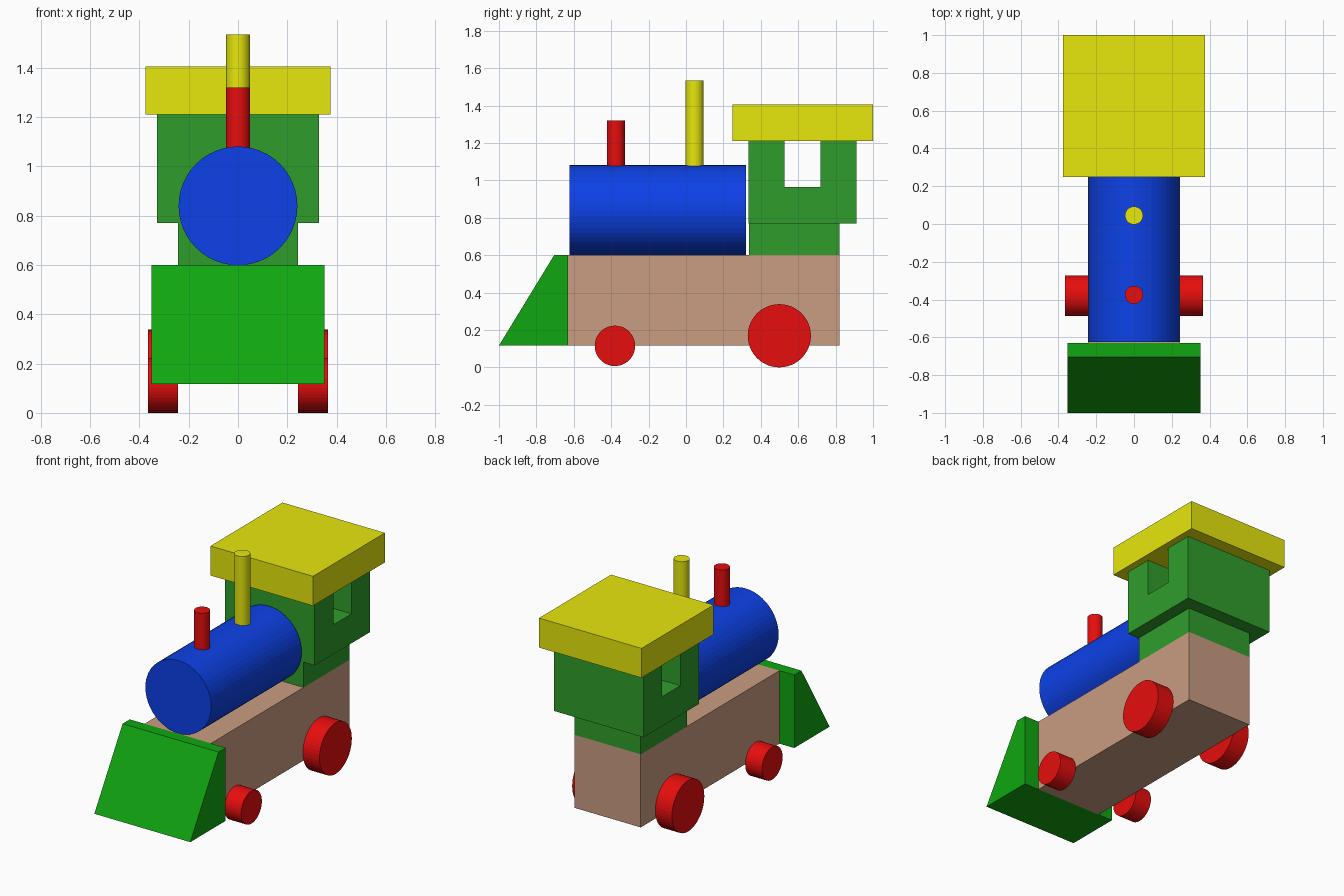
import bpy, bmesh, math
from mathutils import Matrix

if "Cube" in bpy.data.objects:
    bpy.data.objects.remove(bpy.data.objects["Cube"])


def material(name, rgb):
    m = bpy.data.materials.new(name)
    m.diffuse_color = (*rgb, 1)
    m.use_nodes = True
    m.node_tree.nodes["Principled BSDF"].inputs["Base Color"].default_value = m.diffuse_color
    return m


RED = material("red", (0.80, 0.004, 0.004))
BLUE = material("blue", (0.004, 0.053, 0.80))
YELLOW = material("yellow", (0.80, 0.80, 0.004))
PLOUGH_GREEN = material("bright_green", (0.005, 0.38, 0.005))
CAB_GREEN = material("cab_green", (0.028, 0.34, 0.024))
WOOD = material("wood", (0.585, 0.335, 0.22))


def finish(name, bm, mat):
    bmesh.ops.recalc_face_normals(bm, faces=bm.faces[:])
    mesh = bpy.data.meshes.new(name)
    bm.to_mesh(mesh)
    bm.free()
    mesh.materials.append(mat)
    ob = bpy.data.objects.new(name, mesh)
    bpy.context.collection.objects.link(ob)
    return ob


def prism(name, profile, half_width, mat):
    """Side profile of (y, z) points, extruded across x."""
    bm = bmesh.new()
    face = bm.faces.new([bm.verts.new((-half_width, y, z)) for y, z in profile])
    new = bmesh.ops.extrude_face_region(bm, geom=[face])["geom"]
    moved = [v for v in new if isinstance(v, bmesh.types.BMVert)]
    bmesh.ops.translate(bm, verts=moved, vec=(2 * half_width, 0, 0))
    return finish(name, bm, mat)


def block(name, y0, y1, z0, z1, half_width, mat):
    return prism(name, [(y0, z0), (y1, z0), (y1, z1), (y0, z1)], half_width, mat)


def cylinder(name, centre, radius, length, axis, mat, sides=32):
    bm = bmesh.new()
    turn = {"x": Matrix.Rotation(math.pi / 2, 4, "Y"),
            "y": Matrix.Rotation(math.pi / 2, 4, "X"),
            "z": Matrix.Identity(4)}[axis]
    bmesh.ops.create_cone(bm, cap_ends=True, segments=sides, radius1=radius,
                          radius2=radius, depth=length,
                          matrix=Matrix.Translation(centre) @ turn)
    return finish(name, bm, mat)


# Body and sloping front plough
block("chassis", -0.63, 0.82, 0.117, 0.60, 0.243, WOOD)
prism("plough", [(-1.0, 0.117), (-0.63, 0.117), (-0.63, 0.60), (-0.705, 0.60)],
      0.351, PLOUGH_GREEN)

# Boiler with its two stacks
cylinder("boiler", (0, -0.1515, 0.84), 0.241, 0.945, "y", BLUE, 48)
for name, y, top, mat in (("front_stack", -0.375, 1.32, RED),
                          ("rear_stack", 0.045, 1.535, YELLOW)):
    cylinder(name, (0, y, (1.07 + top) / 2), 0.048, top - 1.07, "z", mat)

# Cab: base, upper block with a window gap right through, roof
block("cab_base", 0.338, 0.82, 0.60, 0.77, 0.243, CAB_GREEN)
prism("cab", [(0.333, 0.77), (0.912, 0.77), (0.912, 1.21), (0.718, 1.21),
              (0.718, 0.965), (0.527, 0.965), (0.527, 1.21), (0.333, 1.21)],
      0.328, CAB_GREEN)
block("roof", 0.248, 1.0, 1.21, 1.405, 0.375, YELLOW)

# Wheels, small in front and large behind
for side, s in (("right", 1), ("left", -1)):
    cylinder(f"front_wheel_{side}", (s * 0.304, -0.38, 0.115), 0.108, 0.122, "x", RED, 48)
    cylinder(f"rear_wheel_{side}", (s * 0.304, 0.499, 0.169), 0.169, 0.122, "x", RED, 48)
